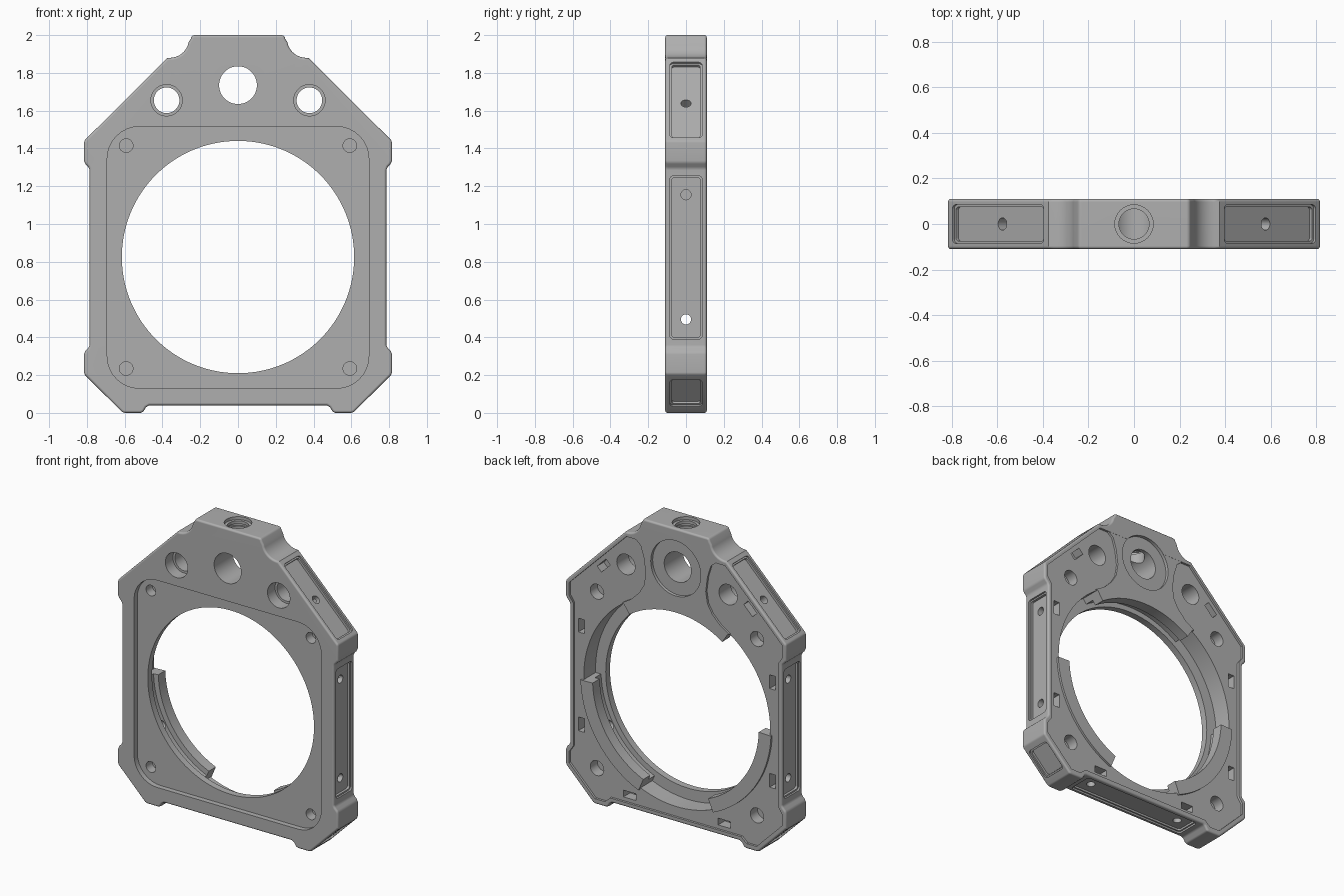
import bpy, bmesh, math
from mathutils import Matrix, Vector

if "Cube" in bpy.data.objects:
    bpy.data.objects.remove(bpy.data.objects["Cube"], do_unlink=True)

metal = bpy.data.materials.new("satin grey metal")
grey = (0.43, 0.43, 0.43, 1)
metal.use_nodes = True
metal.diffuse_color = grey
metal.node_tree.nodes["Principled BSDF"].inputs["Base Color"].default_value = grey

HALF = 0.11          # half thickness of the frame
BORE = (0, 0.825)    # bore centre in x, z
R = 0.615            # bore radius
SIDES = (1, -1)


def prism(name, pts, y0, y1, matrix=None, bevel=0):
    """Extrude an x-z outline along y."""
    bm = bmesh.new()
    front = [bm.verts.new((x, y0, z)) for x, z in pts]
    back = [bm.verts.new((x, y1, z)) for x, z in pts]
    caps = [bm.faces.new(front), bm.faces.new(back[::-1])]
    for i in range(len(pts)):
        j = (i + 1) % len(pts)
        bm.faces.new((front[j], front[i], back[i], back[j]))
    bmesh.ops.recalc_face_normals(bm, faces=bm.faces)
    if bevel:
        edges = list({e for f in caps for e in f.edges})
        bmesh.ops.bevel(bm, geom=edges, offset=bevel, segments=3,
                        profile=0.5, affect='EDGES')
    if matrix:
        bmesh.ops.transform(bm, matrix=matrix, verts=bm.verts)
        bmesh.ops.recalc_face_normals(bm, faces=bm.faces)
    mesh = bpy.data.meshes.new(name)
    bm.to_mesh(mesh)
    bm.free()
    mesh.materials.append(metal)
    ob = bpy.data.objects.new(name, mesh)
    bpy.context.scene.collection.objects.link(ob)
    return ob


def arc(cx, cz, r, a0, a1, n):
    angles = [math.radians(a0 + (a1 - a0) * i / n) for i in range(n + 1)]
    return [(cx + r * math.cos(a), cz + r * math.sin(a)) for a in angles]


def circle(cx, cz, r, n=32):
    return arc(cx, cz, r, 0, 360, n)[:-1]


def mirrored(half):
    return half + [(-x, z) for x, z in reversed(half)]


def rounded_rect(w, h, r, n=4, cx=0, cz=0):
    pts = []
    for k, (sx, sz) in enumerate(((1, 1), (-1, 1), (-1, -1), (1, -1))):
        pts += arc(cx + sx * (w / 2 - r), cz + sz * (h / 2 - r), r,
                   90 * k, 90 * k + 90, n)
    return pts


def sector(r0, r1, a0, a1):
    return arc(*BORE, r1, a0, a1, 24) + arc(*BORE, r0, a1, a0, 24)


def facing(x, z, angle):
    """Local y points outward at the angle, local z runs through the frame."""
    a = math.radians(angle)
    m = Matrix.Identity(4)
    m.col[0] = Vector((-math.sin(a), 0, math.cos(a), 0))
    m.col[1] = Vector((math.cos(a), 0, math.sin(a), 0))
    m.col[2] = Vector((0, 1, 0, 0))
    m.col[3] = Vector((x, 0, z, 1))
    return m


# Main frame outline
outline = mirrored(
    arc(0.23, 1.98, 0.02, 90, 0, 3) + arc(0.36, 1.98, 0.1, 190, 265, 7)
    + [(0.375, 1.878), (0.81, 1.445), (0.816, 1.43), (0.816, 1.335),
       (0.808, 1.318), (0.793, 1.303), (0.785, 1.285), (0.785, 0.36),
       (0.793, 0.343), (0.808, 0.328), (0.816, 0.31), (0.816, 0.215),
       (0.81, 0.2), (0.615, 0.006), (0.6, 0), (0.515, 0), (0.5, 0.008),
       (0.487, 0.03), (0.47, 0.04)])
frame = prism("frame", outline, -HALF, HALF, bevel=0.013)
helpers = []


def combine(ob, operation='DIFFERENCE'):
    mod = frame.modifiers.new(ob.name, 'BOOLEAN')
    mod.operation, mod.object, mod.solver = operation, ob, 'EXACT'
    ob.hide_render = True
    helpers.append(ob)


def cut(pts, y0, y1, matrix=None):
    combine(prism("cutter", pts, y0, y1, matrix))


# Shallow back panel, with the raised top boss and two raised bore lugs
panel = mirrored([(0.2, 1.85), (0.365, 1.85), (0.788, 1.43), (0.788, 1.345),
                  (0.757, 1.3), (0.757, 0.345), (0.788, 0.3), (0.788, 0.225),
                  (0.598, 0.035), (0.525, 0.035), (0.485, 0.07)])
cut(panel, HALF - 0.015, 0.2)
boss = mirrored([(0.31, 1.86), (0.26, 1.82), (0.235, 1.74), (0.222, 1.64),
                 (0.235, 1.56), (0.27, 1.5), (0.33, 1.44), (0.395, 1.4),
                 (0.385, 1.37), (0.33, 1.3)])
combine(prism("boss", boss, 0, HALF - 0.001), 'UNION')
for a0, a1 in ((-67, -2), (182, 247)):
    combine(prism("lug", sector(0.58, 0.705, a0, a1), 0, HALF - 0.001), 'UNION')

# Front recess and main bore, widened at the back between the lugs
cut(rounded_rect(1.385, 1.385, 0.17, 8, 0, 0.823), -0.2, -HALF + 0.035)
cut(circle(*BORE, R, 128), -0.3, 0.3)
for a0, a1 in ((-2, 56), (124, 182), (247, 293)):
    cut(sector(0.55, 0.69, a0, a1), -0.03, 0.3)
# Shallow internal groove behind the front lip
cut(circle(*BORE, 0.65, 128), -0.03, 0.035)

# Top cross hole with its back counterbore and threaded entry
cut(circle(0, 1.735, 0.1, 48), -0.3, 0.3)
cut(circle(0, 1.735, 0.185, 48), HALF - 0.022, 0.3)
top = facing(0, 2, 90)
cut(circle(0, 0, 0.066), -0.25, 0.1, top)
cut(circle(0, 0, 0.084), -0.02, 0.1, top)
for i in range(3):
    cut(circle(0, 0, 0.078), -0.055 - 0.03 * i, -0.04 - 0.03 * i, top)

for s in SIDES:
    # Rod holes and corner screw holes
    cut(circle(s * 0.378, 1.655, 0.068), -0.3, 0.3)
    cut(circle(s * 0.378, 1.655, 0.083), -0.3, -0.03)
    for z in (0.235, 1.415):
        cut(circle(s * 0.592, z, 0.036, 24), -0.3, -0.01)
        cut(circle(s * 0.592, z, 0.05, 24), 0.02, 0.3)

    # Edge pockets: x, z, angle, length
    for x, z, angle, length in ((0.785, 0.823, 0, 0.865),
                                (0.597, 1.658, 45, 0.565),
                                (0.715, 0.104, -45, 0.2)):
        a = angle if s > 0 else 180 - angle
        m = facing(s * x, z, a)
        cut(rounded_rect(length, 0.17, 0.02), -0.012, 0.1, m)
        cut(rounded_rect(length - 0.02, 0.15, 0.015), -0.028, 0.1, m)

    # Edge screws with square nut slots: x, z, angle, drill depth
    for x, z, angle, depth in ((0.785, 1.155, 0, 0.12),
                               (0.785, 0.495, 0, 0.4),
                               (0.597, 1.658, 45, 0.12),
                               (0.35, 0.04, -90, 0.12)):
        a = angle if s > 0 else 180 - angle
        m = facing(s * x, z, a)
        cut(circle(0, 0, 0.027, 20), -depth, 0.1, m)
        slot = [(-0.046, 0.025), (0.046, 0.025), (0.046, 0.3), (-0.046, 0.3)]
        cut(slot, -0.1, -0.055, m)

# Bottom pocket
m = facing(0, 0.04, -90)
cut(rounded_rect(0.88, 0.17, 0.02), -0.012, 0.1, m)
cut(rounded_rect(0.86, 0.15, 0.015), -0.025, 0.1, m)

# Bake the cuts and remove the helpers
bpy.context.view_layer.update()
graph = bpy.context.evaluated_depsgraph_get()
baked = bpy.data.meshes.new_from_object(frame.evaluated_get(graph))
frame.modifiers.clear()
frame.data = baked
baked.materials.clear()
baked.materials.append(metal)
for poly in baked.polygons:
    poly.material_index = 0
for ob in helpers:
    bpy.data.objects.remove(ob, do_unlink=True)

bpy.ops.object.select_all(action='DESELECT')
frame.select_set(True)
bpy.context.view_layer.objects.active = frame
bpy.ops.object.shade_smooth_by_angle(angle=math.radians(35))
normals = frame.modifiers.new("even shading", 'WEIGHTED_NORMAL')
normals.keep_sharp = True
